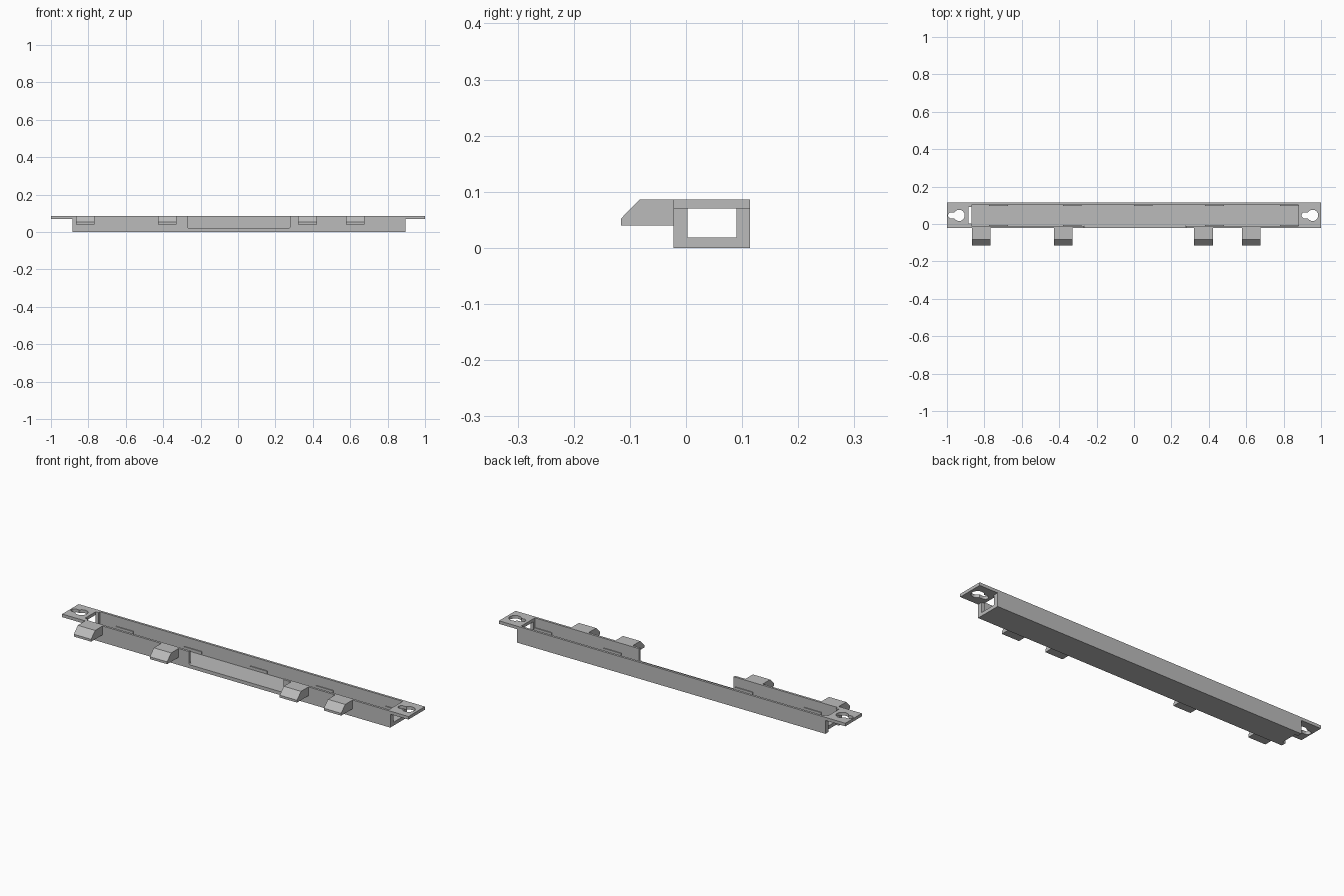
import bpy, bmesh, math
from mathutils import Vector

cube = bpy.data.objects.get("Cube")
if cube:
    bpy.data.objects.remove(cube, do_unlink=True)

grey = bpy.data.materials.new("plain grey")
grey.use_nodes = True
grey.diffuse_color = (0.5, 0.5, 0.5, 1)
grey.node_tree.nodes["Principled BSDF"].inputs["Base Color"].default_value = (0.5, 0.5, 0.5, 1)

# Where profile coordinates (u, v) and depth w go, for each extrusion axis
PLACE = {
    "x": lambda u, v, w: Vector((w, u, v)),
    "y": lambda u, v, w: Vector((u, w, v)),
    "z": lambda u, v, w: Vector((u, v, w)),
}


def prism(name, profile, axis, low, high):
    """Extrude a 2D profile along one axis."""
    bm = bmesh.new()
    base = bm.faces.new([bm.verts.new(PLACE[axis](u, v, low)) for u, v in profile])
    shift = PLACE[axis](0, 0, high - low)
    made = bmesh.ops.extrude_face_region(bm, geom=[base])["geom"]
    verts = [g for g in made if isinstance(g, bmesh.types.BMVert)]
    bmesh.ops.translate(bm, verts=verts, vec=shift)
    bmesh.ops.recalc_face_normals(bm, faces=bm.faces[:])
    mesh = bpy.data.meshes.new(name)
    bm.to_mesh(mesh)
    bm.free()
    mesh.materials.append(grey)
    obj = bpy.data.objects.new(name, mesh)
    bpy.context.scene.collection.objects.link(obj)
    return obj


def box(name, x, y, z):
    corners = [(x[0], y[0]), (x[1], y[0]), (x[1], y[1]), (x[0], y[1])]
    return prism(name, corners, "z", *z)


def cut(target, cutter):
    """Subtract the cutter, then discard it."""
    cutter.hide_render = True
    mod = target.modifiers.new("cut", "BOOLEAN")
    mod.operation = "DIFFERENCE"
    mod.solver = "EXACT"
    mod.object = cutter
    bpy.context.view_layer.objects.active = target
    bpy.ops.object.modifier_apply(modifier=mod.name)
    bpy.data.objects.remove(cutter, do_unlink=True)


def arc(cx, cy, r, start, end, steps):
    angles = [math.radians(start + (end - start) * i / steps) for i in range(steps + 1)]
    return [(cx + r * math.cos(a), cy + r * math.sin(a)) for a in angles]


FRONT, BACK, TOP = -0.022, 0.114, 0.086
FLOOR, PLATE = 0.018, 0.07
WINDOW = (0.003, 0.09)

# Long channel: hollow, with an open window at both ends
channel = box("channel", (-0.885, 0.895), (FRONT, BACK), (0, TOP))
cut(channel, box("cavity", (-0.868, 0.88), (FRONT + 0.012, BACK - 0.012), (FLOOR, 0.2)))
cut(channel, box("end_windows", (-1.1, 1.1), WINDOW, (FLOOR, PLATE)))
cut(channel, box("end_slot", (-0.95, -0.868), WINDOW, (-0.1, 0.2)))

# Wide gap in the front wall with rounded lower corners
r = 0.01
gap = arc(-0.268 + r, FLOOR + r, r, 180, 270, 5) + arc(0.278 - r, FLOOR + r, r, 270, 360, 5)
gap += [(0.278, 0.2), (-0.268, 0.2)]
cut(channel, prism("front_gap", gap, "y", -0.1, FRONT + 0.0125))

# Mounting plates with keyholes, one at each end
for name, x, hole in (("right_plate", (-1, -0.885), -0.935), ("left_plate", (0.88, 1), 0.955)):
    plate = box(name, x, (FRONT, BACK), (PLATE, TOP))
    mid = (FRONT + BACK) / 2
    keyhole = arc(hole, mid, 0.03, -148, 148, 28) + arc(hole - 0.043, mid, 0.016, 90, 270, 12)
    cut(plate, prism("keyhole", keyhole, "z", -0.1, 0.2))
    if x[0] > 0:
        # The keyhole also runs slightly over the end of the channel
        cut(channel, prism("keyhole", keyhole, "z", PLATE - 0.002, 0.2))

# Chamfered hooks along the front
hook = [(FRONT + 0.002, 0.04), (-0.116, 0.04), (-0.116, 0.052), (-0.083, TOP), (FRONT + 0.002, TOP)]
for i, x in enumerate((-0.817, -0.378, 0.372, 0.627)):
    prism(f"front_hook_{i + 1}", hook, "x", x - 0.05, x + 0.05)

# Small snap ribs on the inside of both walls
for i, x in enumerate((-0.725, -0.33, 0.05, 0.43, 0.83)):
    span = (x - 0.05, x + 0.05)
    box(f"back_rib_{i + 1}", span, (BACK - 0.017, BACK - 0.011), (0.022, 0.036))
    if i != 2:
        box(f"front_rib_{i + 1}", span, (FRONT + 0.011, FRONT + 0.017), (0.022, 0.036))
